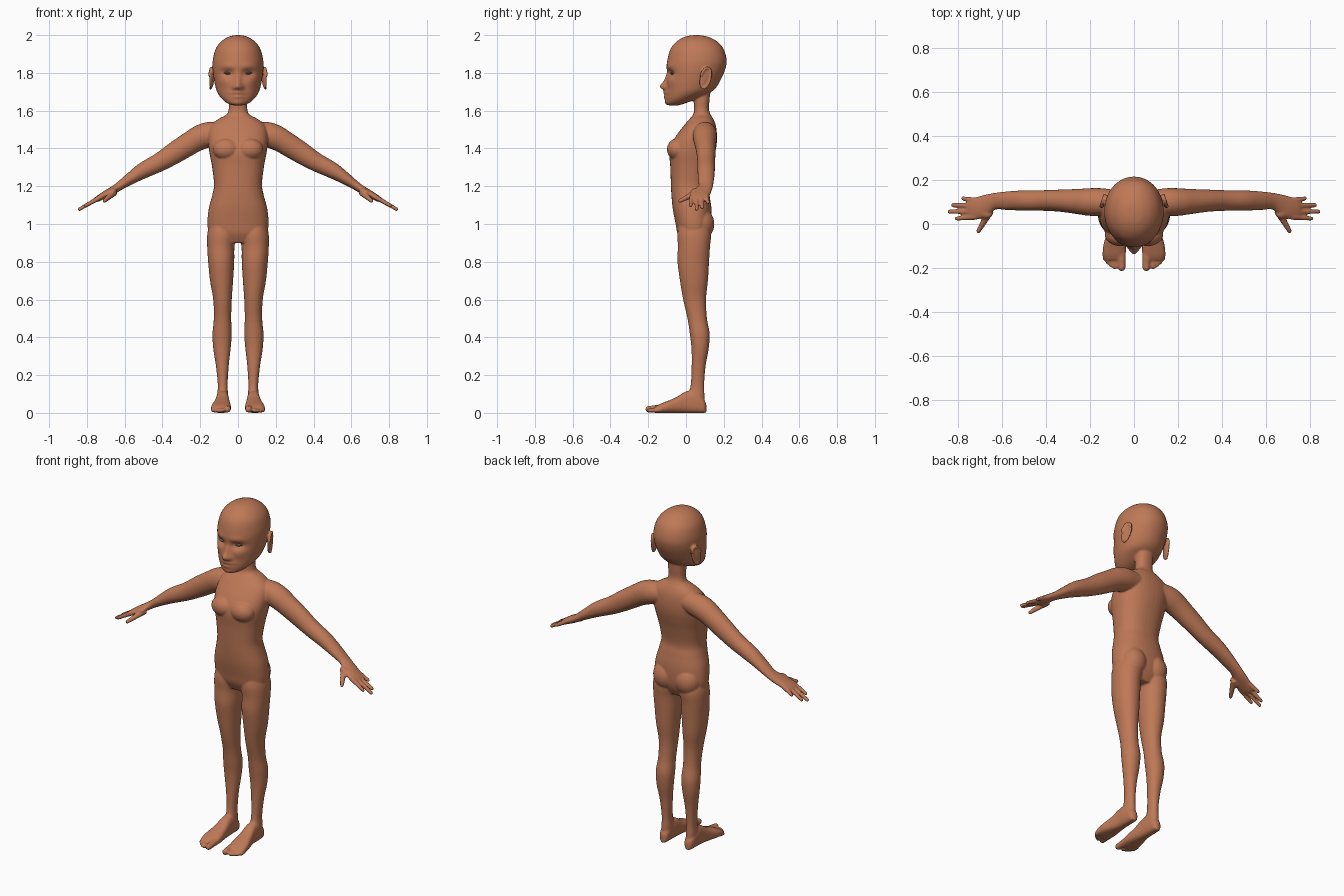
import bpy, bmesh, math
from mathutils import Vector, Matrix

bm = bmesh.new()


def smooth_rows(rows, steps=5):
    """Catmull-Rom interpolation of every column of a row table."""
    out = []
    for i in range(len(rows) - 1):
        p = [rows[max(i - 1, 0)], rows[i], rows[i + 1], rows[min(i + 2, len(rows) - 1)]]
        for k in range(steps):
            t = k / steps
            out.append([0.5 * (2 * b + (c - a) * t + (2 * a - 5 * b + 4 * c - d) * t * t
                               + (3 * b - a - 3 * c + d) * t ** 3) for a, b, c, d in zip(*p)])
    return out + [list(rows[-1])]


def loft(rings, power=2.0, n=40):
    """Skin a list of (centre, half-axis u, half-axis v) with closed ends."""
    loops = []
    for c, u, v in rings:
        loop = []
        for i in range(n):
            a = 2 * math.pi * i / n
            ca, sa = math.cos(a), math.sin(a)
            f = lambda w: math.copysign(abs(w) ** (2 / power), w)
            loop.append(bm.verts.new(c + u * f(ca) + v * f(sa)))
        loops.append(loop)
    faces = [bm.faces.new((a[i], a[(i + 1) % n], b[(i + 1) % n], b[i]))
             for a, b in zip(loops, loops[1:]) for i in range(n)]
    faces += [bm.faces.new(loops[0][::-1]), bm.faces.new(loops[-1])]
    bmesh.ops.recalc_face_normals(bm, faces=faces)
    return [v for l in loops for v in l]


def stack(rows, power=2.0, side=1, n=40, steps=5):
    """Rows of (z, centre x, half width, front y, back y)."""
    return loft([(Vector((side * cx, (f + b) / 2, z)), Vector((w, 0, 0)), Vector((0, (b - f) / 2, 0)))
                 for z, cx, w, f, b in smooth_rows(rows, steps)], power, n)


def tube(rows, side=1, n=24):
    """Rows of (x, y, z, thickness radius, depth radius) along a limb."""
    rows = smooth_rows(rows)
    pts = [Vector(r[:3]) for r in rows]
    rings = []
    for i, r in enumerate(rows):
        t = (pts[min(i + 1, len(pts) - 1)] - pts[max(i - 1, 0)]).normalized()
        u = t.cross(Vector((0, 1, 0))).normalized()
        v = u.cross(t).normalized()
        u, v, c = u * r[3], v * r[4], pts[i]
        m = Matrix.Diagonal((side, 1, 1))
        rings.append((m @ c, m @ u, m @ v))
    loft(rings, 2, n)


def ball(loc, size, rot=(0, 0, 0), target=None):
    m = Matrix.Translation(loc)
    for ang, ax in zip(rot, 'XYZ'):
        m = m @ Matrix.Rotation(ang, 4, ax)
    bmesh.ops.create_uvsphere(target or bm, u_segments=24, v_segments=16, radius=1,
                              matrix=m @ Matrix.Diagonal((*size, 1)))


def digit(a, b, r0, r1, side):
    """Finger or toe with a round tip."""
    a, b = Vector(a), Vector(b)
    a.x *= side
    b.x *= side
    d = (b - a).normalized()
    b = b - d * r1
    u = d.cross(Vector((0.1, 0.2, 1))).normalized()
    v = d.cross(u)
    loft([(a.lerp(b, t), u * (r0 + (r1 - r0) * t), v * (r0 + (r1 - r0) * t)) for t in (0, .5, 1)], 2, 16)
    ball(b, (r1, r1, r1))


# torso and neck
stack([(.90, 0, .11, -.02, .10), (.95, 0, .15, -.045, .125), (1.0, 0, .162, -.055, .135),
       (1.08, 0, .155, -.07, .135), (1.15, 0, .137, -.077, .125), (1.21, 0, .127, -.08, .116),
       (1.30, 0, .137, -.083, .133), (1.37, 0, .150, -.088, .152), (1.42, 0, .157, -.078, .162),
       (1.47, 0, .158, -.05, .164), (1.52, 0, .145, -.012, .158), (1.555, 0, .105, .018, .145),
       (1.58, 0, .06, .038, .13), (1.61, 0, .049, .043, .121), (1.66, 0, .05, .04, .125),
       (1.72, 0, .05, .04, .13)], 2.3)

# head, with the face sculpted by soft bumps
head = stack([(2.0, 0, .008, .045, .065), (1.993, 0, .045, .0, .11), (1.97, 0, .085, -.045, .16),
              (1.93, 0, .117, -.08, .197), (1.87, 0, .133, -.098, .215), (1.82, 0, .134, -.101, .208),
              (1.77, 0, .128, -.10, .187), (1.73, 0, .12, -.102, .165), (1.70, 0, .111, -.104, .135),
              (1.67, 0, .092, -.105, .075), (1.645, 0, .066, -.104, .02), (1.632, 0, .04, -.098, -.02),
              (1.627, 0, .012, -.075, -.045)], 2.05, 1, 120, 8)
bumps = [(0, 1.728, -.030, .015, .015), (0, 1.76, -.014, .012, .025),
         (.02, 1.722, -.010, .009, .009), (.054, 1.797, .019, .024, .014),
         (.055, 1.835, -.006, .03, .012), (.0, 1.694, -.013, .026, .007), (0, 1.674, -.012, .022, .008),
         (0, 1.684, .004, .03, .003), (0, 1.645, -.008, .024, .014), (.07, 1.755, -.008, .025, .022)]
for v in head:
    if v.co.y < .03:
        x, z = v.co.x, v.co.z
        for bx, bz, amp, sx, sz in bumps:
            for s in ((1, -1) if bx else (1,)):
                v.co.y += amp * math.exp(-((x - s * bx) / sx) ** 2 / 2 - ((z - bz) / sz) ** 2 / 2)

for s in (1, -1):
    # ears: thin shell with a raised rim
    ear = (Matrix.Translation((s * .138, .10, 1.772)) @ Matrix.Rotation(s * .35, 4, 'Z')
           @ Matrix.Rotation(-.3, 4, 'X'))
    bmesh.ops.create_uvsphere(bm, u_segments=20, v_segments=14, radius=1,
                              matrix=ear @ Matrix.Diagonal((.009, .029, .06, 1)))
    rim = [ear @ Vector((s * .006, .028 * math.cos(a), .057 * math.sin(a)))
           for a in [math.radians(-70 + 15 * i) for i in range(17)]]
    for p in rim:
        ball(p, (.008, .008, .008))

    # chest and buttocks
    ball((s * .062, -.045, 1.395), (.072, .056, .058))
    ball((s * .072, .078, 1.0), (.075, .072, .085))

    # legs
    stack([(1.02, .085, .06, -.03, .11), (.95, .086, .076, -.045, .132), (.88, .091, .072, -.043, .127),
           (.80, .089, .069, -.045, .122), (.70, .087, .061, -.032, .116), (.60, .082, .049, -.015, .106),
           (.50, .082, .046, .008, .111), (.42, .084, .051, .02, .125), (.34, .085, .046, .029, .12),
           (.25, .083, .034, .03, .104), (.15, .081, .026, .025, .096), (.09, .081, .029, .01, .098),
           (.04, .081, .03, .0, .10)], 2.1, s)

    # feet
    foot = [(.108, .074, .088, .045), (.095, .057, .106, .07), (.05, .05, .114, .115), (.0, .047, .117, .113),
            (-.05, .042, .127, .084), (-.10, .037, .140, .062), (-.14, .038, .142, .046), (-.165, .044, .134, .032)]
    loft([(Vector((s * (a + b) / 2, y, h / 2)), Vector(((b - a) / 2, 0, 0)), Vector((0, 0, h / 2)))
          for y, a, b, h in smooth_rows(foot)], 2.6)
    for x, tip, r in ((.056, -.215, .0175), (.088, -.206, .0115), (.104, -.197, .0105),
                      (.119, -.184, .0105), (.132, -.168, .0105)):
        digit((x, -.13, r + .008), (x, tip, r), r + .002, r, s)

    # arms and palms
    tube([(.08, .10, 1.485, .055, .055), (.15, .10, 1.475, .066, .063), (.20, .10, 1.458, .066, .063),
          (.25, .102, 1.43, .062, .058), (.33, .106, 1.38, .058, .051), (.41, .107, 1.33, .050, .047),
          (.50, .107, 1.284, .043, .046), (.57, .106, 1.24, .032, .043), (.63, .104, 1.199, .023, .038),
          (.67, .09, 1.174, .021, .045), (.71, .073, 1.152, .019, .051), (.745, .07, 1.132, .015, .050),
          (.76, .07, 1.123, .009, .044)], s)
    ball((s * .675, .048, 1.165), (.035, .025, .02), (0, s * .5, 0))

    # fingers and thumb
    for y0, y1, tip in ((.108, .117, .785), (.083, .087, .832), (.057, .056, .848), (.032, .024, .815)):
        digit((.72, y0, 1.147), (tip, y1, 1.197 - .58 * (tip - .635)), .0135, .0098, s)
    digit((.655, .06, 1.168), (.712, -.04, 1.118), .019, .0105, s)

# fuse all parts into one skin
mesh = bpy.data.meshes.new("body")
bm.to_mesh(mesh)
bm.free()
body = bpy.data.objects.new("body", mesh)
bpy.context.collection.objects.link(body)
skin = bpy.data.materials.new("brown skin")
skin.diffuse_color = (.52, .19, .095, 1)
mesh.materials.append(skin)
rm = body.modifiers.new("fuse", 'REMESH')
rm.mode, rm.voxel_size, rm.use_smooth_shade = 'VOXEL', .005, True
sm = body.modifiers.new("soften", 'SMOOTH')
sm.factor, sm.iterations = .5, 5

# eyes
eye_mat = bpy.data.materials.new("grey green eye")
eye_mat.diffuse_color = (.16, .15, .10, 1)
eb = bmesh.new()
for s in (1, -1):
    ball((s * .054, -.066, 1.798), (.021, .016, .007), (0, -s * .12, s * .35), eb)
for f in eb.faces:
    f.smooth = True
em = bpy.data.meshes.new("eyes")
eb.to_mesh(em)
eb.free()
em.materials.append(eye_mat)
bpy.context.collection.objects.link(bpy.data.objects.new("eyes", em))
